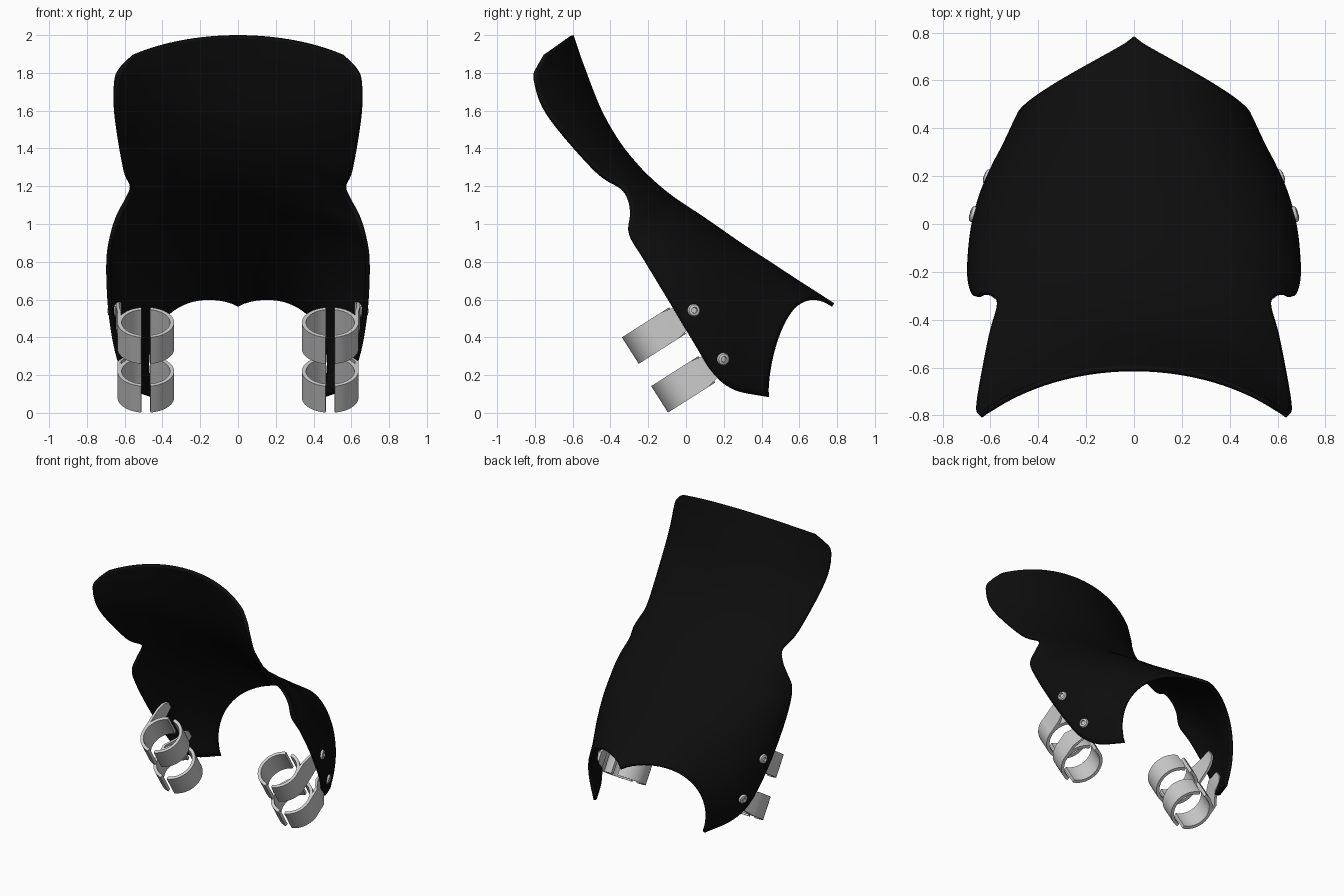
import bpy, bmesh
from math import sin, cos, pi, radians
from mathutils import Vector, Matrix
from mathutils.bvhtree import BVHTree

if "Cube" in bpy.data.objects:
    bpy.data.objects.remove(bpy.data.objects["Cube"])

# sections from top to arch: ridge y, z | edge y, z | half width | arc angle | bow
SECTIONS = [
    (-.595, 2.0, -.735, 1.895, .56, 40, 0), (-.57, 1.925, -.775, 1.83, .625, 42, 0),
    (-.54, 1.84, -.79, 1.76, .655, 44, 0), (-.45, 1.61, -.72, 1.58, .655, 46, 0),
    (-.35, 1.435, -.47, 1.29, .608, 50, 0), (-.25, 1.31, -.335, 1.20, .573, 56, 0),
    (-.17, 1.23, -.293, 1.13, .60, 64, 0), (-.08, 1.155, -.287, 1.05, .642, 72, 0),
    (0, 1.1, -.297, .95, .675, 80, 0), (.12, 1.02, -.22, .81, .697, 87, 0),
    (.3, .895, -.08, .575, .69, 90, .008), (.45, .798, .05, .36, .66, 92, .045),
    (.58, .712, .15, .205, .615, 96, .085), (.68, .648, .26, .12, .56, 103, .125),
    (.785, .58, .44, .083, .49, 110, .16)]
STEPS, COLS = 5, 28


def catmull(pts, steps):
    """Smooth list of tuples through the given ones."""
    p = [Vector(q) for q in pts]
    p = [2 * p[0] - p[1]] + p + [2 * p[-1] - p[-2]]
    out = []
    for i in range(1, len(p) - 2):
        a, b, c, d = p[i - 1:i + 3]
        for k in range(steps):
            t = k / steps
            out.append(.5 * (2 * b + (c - a) * t + (2 * a - 5 * b + 4 * c - d) * t * t
                             + (3 * b - a - 3 * c + d) * t ** 3))
    return out + [p[-2]]


def section_point(row, t):
    """Point on one arched cross-section, t from -1 to 1."""
    ry, rz, ey, ez, w, deg, bow = row
    a = radians(deg)
    s = abs(t)
    x = w * sin(a * t) / (sin(a) if deg < 90 else 1)
    f = (1 - cos(a * s)) / (1 - cos(a))
    b = bow * max(0, sin(pi * s ** .92)) ** .85
    return Vector((x, ry + (ey - ry) * f - .83 * b, rz + (ez - rz) * f + .55 * b))


def add_mesh(name, verts, faces, angle=35):
    me = bpy.data.meshes.new(name)
    me.from_pydata(verts, [], faces)
    ob = bpy.data.objects.new(name, me)
    bpy.context.collection.objects.link(ob)
    bpy.ops.object.select_all(action='DESELECT')
    ob.select_set(True)
    bpy.context.view_layer.objects.active = ob
    bpy.ops.object.shade_smooth_by_angle(angle=radians(angle))
    return ob


def fix_normals(ob):
    bm = bmesh.new()
    bm.from_mesh(ob.data)
    bmesh.ops.recalc_face_normals(bm, faces=bm.faces)
    bm.to_mesh(ob.data)
    bm.free()


def mirror(ob):
    ob.modifiers.new("mirror", 'MIRROR').use_axis = (True, False, False)


def loft(name, loops):
    """Closed solid through a list of equal closed loops."""
    n = len(loops[0])
    faces = [(i * n + j, i * n + (j + 1) % n, (i + 1) * n + (j + 1) % n, (i + 1) * n + j)
             for i in range(len(loops) - 1) for j in range(n)]
    faces += [tuple(range(n)), tuple((len(loops) - 1) * n + j for j in range(n))]
    ob = add_mesh(name, [v for l in loops for v in l], faces)
    fix_normals(ob)
    mirror(ob)
    return ob


# black shield panel
rows = catmull(SECTIONS, STEPS)
n = COLS * 2 + 1
verts = [section_point(r, j / COLS - 1) for r in rows for j in range(n)]
faces = [(i * n + j, i * n + j + 1, (i + 1) * n + j + 1, (i + 1) * n + j)
         for i in range(len(rows) - 1) for j in range(n - 1)]
panel = add_mesh("shield_panel", verts, faces, 50)
solid = panel.modifiers.new("thickness", 'SOLIDIFY')
solid.thickness, solid.offset = .022, -1
black = bpy.data.materials.new("black")
black.diffuse_color = (.004, .004, .004, 1)
black.use_nodes = True
black.node_tree.nodes["Principled BSDF"].inputs["Base Color"].default_value = black.diffuse_color
panel.data.materials.append(black)
tree = BVHTree.FromPolygons(verts, faces)

# clamp frame: D points to the panel, A runs along the tube
X, D, A = Vector((1, 0, 0)), Vector((0, .844, .536)), Vector((0, -.536, .844))
R_OUT, R_IN, HALF = .15, .128, .083

for label, cy, cz in (("upper", -.17, .409), ("lower", -.015, .151)):
    c = Vector((.488, cy, cz))

    # two half shells of the split ring
    for side, start in (("outer", -pi / 2), ("inner", pi / 2)):
        loops = []
        for k in range(25):
            a = start + .17 + (pi - .34) * k / 24
            r = X * cos(a) + D * sin(a)
            loops.append([c + r * R_OUT + A * HALF, c + r * R_OUT - A * HALF,
                          c + r * R_IN - A * HALF, c + r * R_IN + A * HALF])
        loft(f"{label}_clamp_{side}_half", loops)

    # where the bolt meets the panel
    bolt = c + D * .25
    hit, normal, _, _ = tree.ray_cast(Vector((2, bolt.y, bolt.z)), Vector((-1, 0, 0)))
    if normal.x < 0:
        normal = -normal

    # strap from ring to the panel's inner face
    inner_x = hit.x - .026
    loops = []
    for s, x, h in ((0, .637, HALF), (.1, .637, HALF), (.19, inner_x + .003, .065),
                    (.25, inner_x, .05), (.285, inner_x - .01, .03)):
        p = Vector((x, c.y, c.z)) + D * s
        loops.append([p + A * h, p - A * h, p - A * h - X * .018, p + A * h - X * .018])
    loft(f"{label}_clamp_strap", loops)

    # domed bolt head with a recessed socket
    rot = normal.to_track_quat('Z', 'Y').to_matrix().to_4x4()
    place = Matrix.Translation(hit) @ rot
    profile = [(.034, -.03), (.034, .004), (.029, .012), (.019, .016), (.016, .016), (.014, .006)]
    loft(f"{label}_bolt", [[place @ Vector((r * cos(2 * pi * k / 24), r * sin(2 * pi * k / 24), h))
                            for k in range(24)] for r, h in profile])
